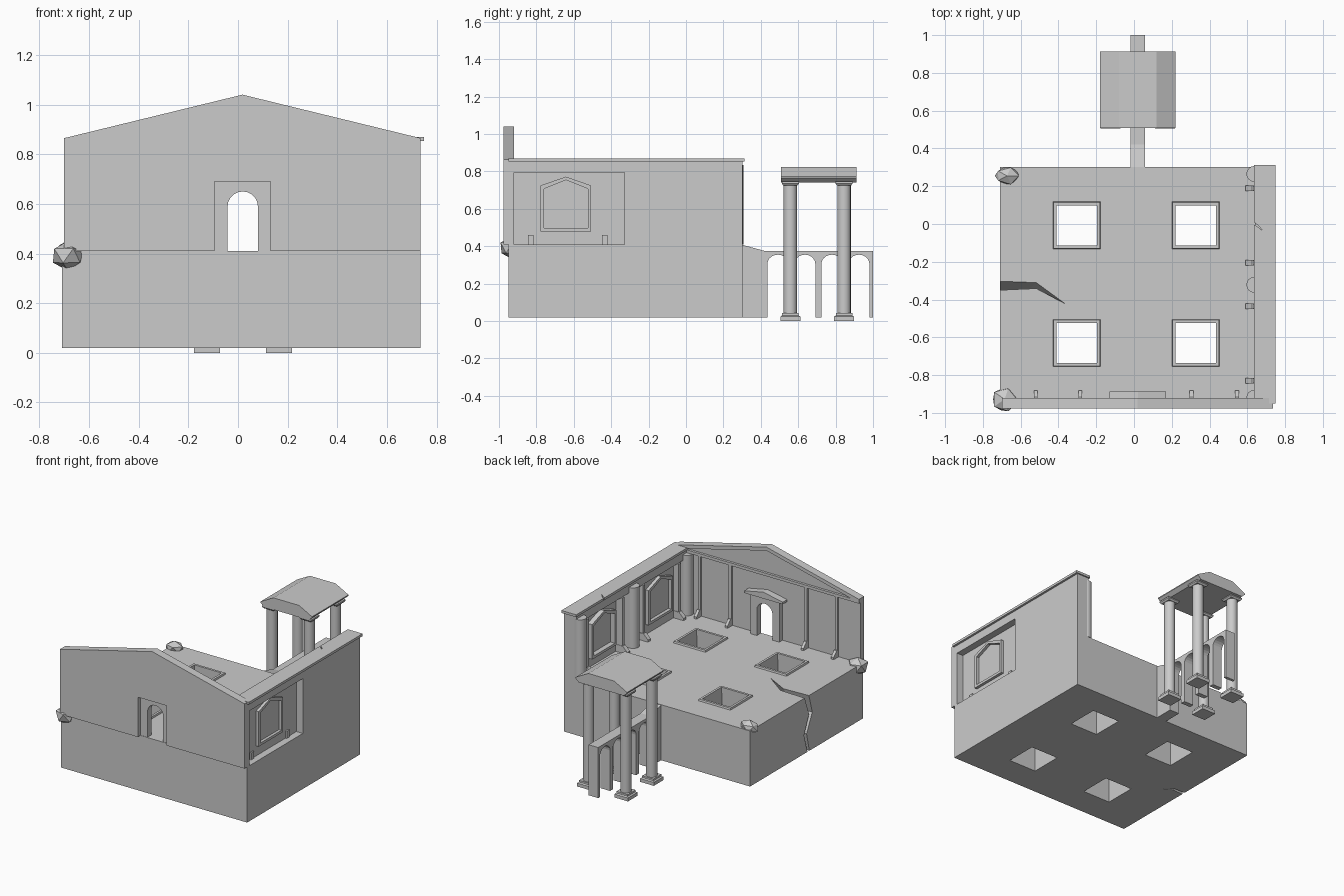
import bpy, bmesh, random
from math import sin, cos, pi
from mathutils import Vector

if "Cube" in bpy.data.objects:
    bpy.data.objects.remove(bpy.data.objects["Cube"])

random.seed(4)


def finish(name, bm):
    bmesh.ops.recalc_face_normals(bm, faces=bm.faces)
    me = bpy.data.meshes.new(name)
    bm.to_mesh(me)
    bm.free()
    ob = bpy.data.objects.new(name, me)
    bpy.context.collection.objects.link(ob)
    return ob


def loft(name, loops, ring=False):
    """Bridge matching point loops; ring joins last to first, else ends are capped."""
    bm = bmesh.new()
    vs = [[bm.verts.new(p) for p in lp] for lp in loops]
    n = len(loops[0])
    pairs = list(zip(vs, vs[1:])) + ([(vs[-1], vs[0])] if ring else [])
    for a, b in pairs:
        for i in range(n):
            j = (i + 1) % n
            bm.faces.new((a[i], a[j], b[j], b[i]))
    if not ring:
        bm.faces.new(vs[0][::-1])
        bm.faces.new(vs[-1])
    return finish(name, bm)


def place(pts, axis, t):
    if axis == 'x':
        return [(t, u, v) for u, v in pts]
    if axis == 'y':
        return [(u, t, v) for u, v in pts]
    return [(u, v, t) for u, v in pts]


def prism(name, pts, axis, a, b):
    return loft(name, [place(pts, axis, a), place(pts, axis, b)])


def box(name, x0, x1, y0, y1, z0, z1):
    return prism(name, rect(x0, x1, y0, y1), 'z', z0, z1)


def rect(x0, x1, y0, y1):
    return [(x0, y0), (x1, y0), (x1, y1), (x0, y1)]


def square(cx, cy, h, z):
    return place(rect(cx - h, cx + h, cy - h, cy + h), 'z', z)


def arch(u0, u1, base, spring, rise, n=10):
    """Outline of an arched opening from left foot to right foot."""
    c, r = (u0 + u1) / 2, (u1 - u0) / 2
    return [(u0, base)] + [(c - r * cos(pi * i / n), spring + rise * sin(pi * i / n))
                           for i in range(n + 1)] + [(u1, base)]


def column(name, x, y, r, z0, z1, n=16):
    loop = [(x + r * cos(2 * pi * i / n), y + r * sin(2 * pi * i / n)) for i in range(n)]
    ob = prism(name, loop, 'z', z0, z1)
    bpy.context.view_layer.objects.active = ob
    ob.select_set(True)
    bpy.ops.object.shade_smooth_by_angle()
    ob.select_set(False)


def cut(ob, cutter):
    m = ob.modifiers.new("cut", 'BOOLEAN')
    m.operation, m.solver, m.object = 'DIFFERENCE', 'EXACT', cutter
    bpy.context.view_layer.objects.active = ob
    bpy.ops.object.modifier_apply(modifier=m.name)
    bpy.data.objects.remove(cutter)


# Base block with four shafts, raised rims and a crack
F = 0.41
base = box("base_block", -0.71, 0.735, -0.948, 0.303, 0.02, F)
for cx in (-0.303, 0.327):
    for cy in (-0.007, -0.63):
        cut(base, prism("shaft_cutter", rect(cx - .107, cx + .107, cy - .112, cy + .112), 'z', -0.1, 0.6))
        loft("shaft_rim", [square(cx, cy, .126, F - .005), square(cx, cy, .122, F + .012),
                           square(cx, cy, .106, F + .012), square(cx, cy, .106, F - .03)], True)
crack = [(-0.73, -0.295), (-0.51, -0.303), (-0.35, -0.42), (-0.51, -0.335), (-0.73, -0.345)]
levels = [(0.43, 0, 1), (0.28, -0.05, .75), (0.15, 0.01, .6), (0.0, -0.03, .45)]
cut(base, loft("crack_cutter", [[(-0.73 + (x + .73) * s, -0.32 + (y + .32) * s + dy, z)
                                 for x, y in crack] for z, dy, s in levels]))

# Gabled front wall with doorway notch, cornices on the room side
gable = [(0.735, F), (0.735, 0.865), (0.018, 1.04), (-0.70, 0.865), (-0.70, F)]
prism("front_wall", gable + [(-0.095, F), (-0.095, 0.69), (0.13, 0.69), (0.13, F)], 'y', -0.977, -0.937)
prism("raking_cornice", [(0.735, 0.84), (0.735, 0.865), (0.018, 1.04), (-0.70, 0.865), (-0.70, 0.84),
                         (0.018, 1.015)], 'y', -0.937, -0.92)
box("gable_cornice", -0.70, 0.735, -0.937, -0.92, 0.835, 0.855)
for x in (-0.52, -0.285, 0.305, 0.545):
    box("wall_strip", x - .01, x + .01, -0.937, -0.924, F, 0.84)
    prism("strip_foot", [(-0.937, F), (-0.882, F), (-0.882, 0.425), (-0.915, 0.46), (-0.937, 0.46)],
          'x', x - .01, x + .01)

# Door surround
prism("door_surround", [(-0.095, F)] + arch(-0.042, 0.08, F, 0.59, 0.06)
      + [(0.13, F), (0.13, 0.69), (-0.095, 0.69)], 'y', -0.945, -0.9)
prism("door_cornice", [(-0.13, 0.69), (0.17, 0.69), (0.17, 0.705), (0.02, 0.735), (-0.13, 0.705)],
      'y', -0.937, -0.888)

# Right wall: one bay open to the outside, one bay a niche
T = 0.795
bay1 = [(-0.92, F), (-0.92, T), (-0.33, T), (-0.33, F)]
bay2 = [(-0.28, F), (-0.28, T), (0.25, T), (0.25, F)]
end = [(0.303, F), (0.303, 0.858), (-0.94, 0.858), (-0.94, F)]
prism("right_wall_outer", bay1 + end, 'x', 0.68, 0.735)
prism("right_wall_inner", bay1 + bay2 + end, 'x', 0.64, 0.68)
prism("right_cornice", [(0.635, -0.95), (0.75, -0.95), (0.75, 0.312), (0.635, 0.312), (0.635, 0.01),
                        (0.66, -0.01), (0.68, -0.035), (0.655, -0.015), (0.635, -0.003)], 'z', 0.853, 0.87)
box("window_panel", 0.668, 0.685, -0.92, -0.33, F, T)


def gabled(c, d):
    h = 0.135 - d
    return [(c - h, 0.48 + d), (c + h, 0.48 + d), (c + h, 0.725 - d), (c, 0.772 - d), (c - h, 0.725 - d)]


for c in (-0.642, -0.015):
    x1 = 0.705 if c < -0.3 else 0.685
    loft("window_frame", [place(gabled(c, d), 'x', x)
                          for d, x in ((0, 0.645), (0, x1), (.018, x1), (.018, 0.645))], True)
for y in (0.19, -0.205, -0.435, -0.83):
    prism("wall_foot", [(0.695, F), (0.59, F), (0.59, 0.425), (0.625, 0.46), (0.695, 0.46)],
          'y', y - .015, y + .015)
    box("wall_post", 0.63, 0.68, y - .012, y + .012, F, T)
for y in (0.265, -0.322, -0.92):
    column("wall_column", 0.637, y, 0.042, F, 0.835)

# Arcade bridge leading to the back
profile = [(0.30, 0.02)]
for i in range(4):
    profile += arch(0.435 + .1445 * i, 0.547 + .1445 * i, 0.02, 0.305, 0.05)
profile += [(1.0, 0.02), (1.0, 0.375), (0.42, 0.375), (0.30, 0.408)]
prism("arcade_bridge", profile, 'x', -0.018, 0.057)

# Pavilion: roof on four columns
prism("pavilion_roof", [(-0.155, 0.742), (0.195, 0.742), (0.22, 0.765), (0.22, 0.772), (0.12, 0.825),
                        (-0.08, 0.825), (-0.18, 0.772), (-0.18, 0.765)], 'y', 0.507, 0.912)
for x in (-0.125, 0.165):
    for y in (0.558, 0.845):
        column("pavilion_column", x, y, 0.036, 0.035, 0.735)
        loft("column_base", [square(x, y, h, z) for h, z in
                             ((.053, 0), (.053, .024), (.044, .03), (.044, .042))])
        loft("column_capital", [square(x, y, h, z) for h, z in ((.038, .725), (.046, .735), (.046, .745))])

# Loose rocks at the left corners
for cx, cy, cz, rx, ry, rz in ((-0.685, -0.928, 0.39, .075, .072, .065), (-0.672, 0.255, 0.415, .07, .052, .045)):
    bm = bmesh.new()
    bmesh.ops.create_icosphere(bm, subdivisions=1, radius=1)
    for v in bm.verts:
        k = random.uniform(0.88, 1.05)
        v.co = Vector((cx + v.co.x * rx * k, max(cy + v.co.y * ry * k, -1), cz + v.co.z * rz * k))
    finish("rock", bm)
